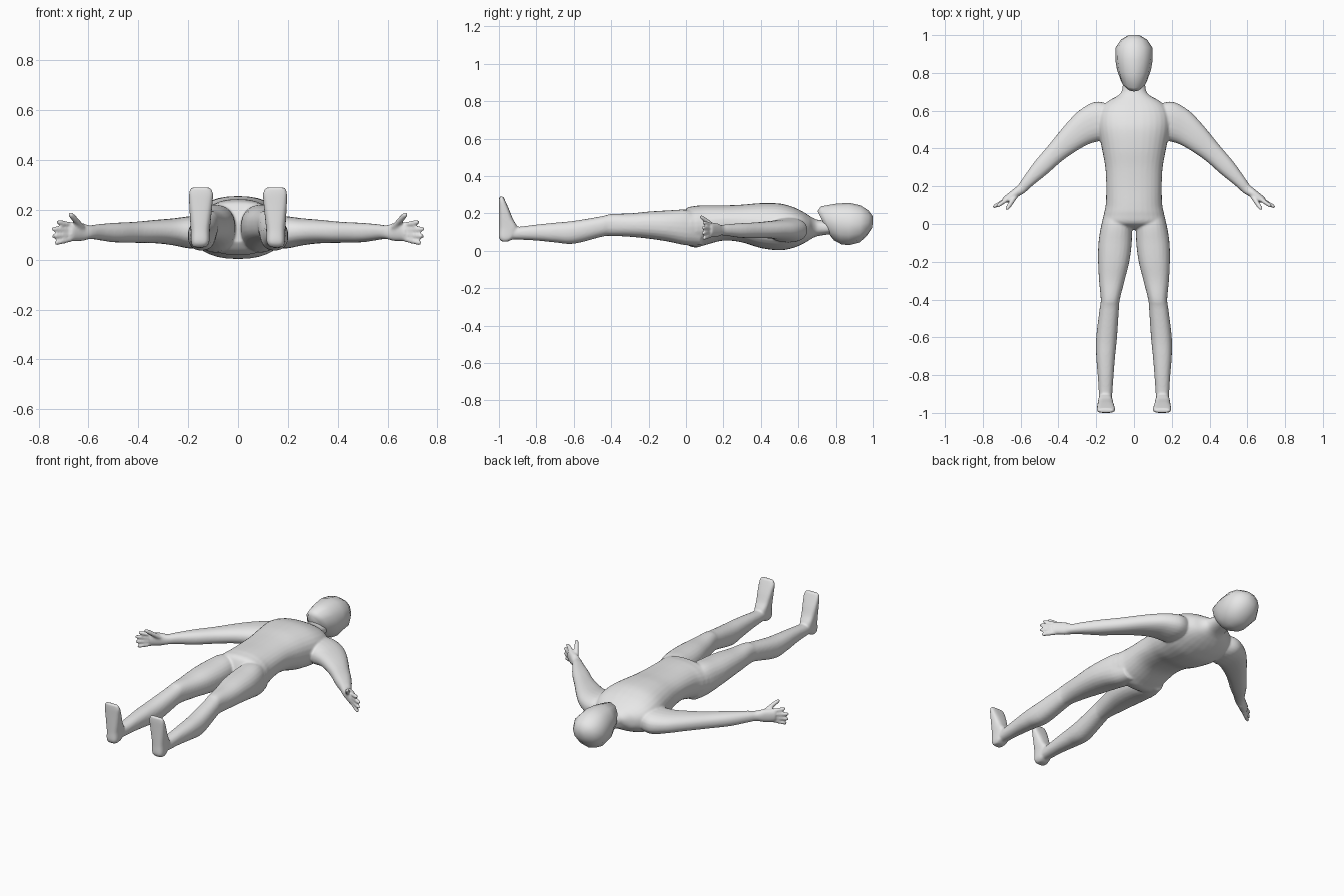
import bpy, bmesh, math
from mathutils import Vector as V

if "Cube" in bpy.data.objects:
    bpy.data.objects.remove(bpy.data.objects["Cube"])

skin = bpy.data.materials.new("light_grey")
skin.diffuse_color = (0.8, 0.8, 0.8, 1)
skin.use_nodes = True
skin.node_tree.nodes["Principled BSDF"].inputs["Base Color"].default_value = skin.diffuse_color


def loft(bm, rings, n=24, p=2.3, steps=5):
    """Skin closed superellipse rings (edge point A, opposite edge point B, half axis v), splined lengthwise."""
    pts = []
    for a, b, v in rings:
        a, b, v = V(a), V(b), V(v)
        c, u = (a + b) / 2, (a - b) / 2
        ring = []
        for i in range(n):
            t = 2 * math.pi * i / n
            co, si = math.cos(t), math.sin(t)
            ring.append(c + u * math.copysign(abs(co) ** (2 / p), co)
                        + v * math.copysign(abs(si) ** (2 / p), si))
        pts.append(ring)
    rows = []
    for k in range(len(pts) - 1):
        r0, r1, r2, r3 = pts[max(k - 1, 0)], pts[k], pts[k + 1], pts[min(k + 2, len(pts) - 1)]
        for s in range(steps):
            t = s / steps
            rows.append([(b * 2 + (c - a) * t + (a * 2 - b * 5 + c * 4 - d) * t ** 2
                          + (b * 3 - a - c * 3 + d) * t ** 3) / 2
                         for a, b, c, d in zip(r0, r1, r2, r3)])
    rows.append(pts[-1])
    vs = [[bm.verts.new(q) for q in row] for row in rows]
    for r, q in zip(vs, vs[1:]):
        for i in range(n):
            bm.faces.new((r[i], r[(i + 1) % n], q[(i + 1) % n], q[i]))
    bm.faces.new(vs[0][::-1])
    bm.faces.new(vs[-1])


def across_y(y, x0, x1, z0, z1):
    zc = (z0 + z1) / 2
    return (x0, y, zc), (x1, y, zc), (0, 0, (z1 - z0) / 2)


def across_z(z, x0, x1, y0, y1):
    yc = (y0 + y1) / 2
    return (x0, yc, z), (x1, yc, z), (0, (y1 - y0) / 2, 0)


def finger(bm, s, base, tip, r):
    a, b = V(base), V(tip)
    d = (b - a).normalized()
    u = d.cross(V((0, 0, 1))).normalized()
    w = d.cross(u)
    rings = []
    for t, k in ((0, 1), (0.5, 1), (0.85, 0.9), (0.97, 0.6), (1, 0.3)):
        c = a.lerp(b, t)
        rings.append([V((q.x * s, q.y, q.z)) for q in (c + u * r * k, c - u * r * k, w * r * k)])
    loft(bm, rings, 10, 2, 2)


def finish(bm, name):
    bmesh.ops.recalc_face_normals(bm, faces=bm.faces)
    me = bpy.data.meshes.new(name)
    bm.to_mesh(me)
    bm.free()
    me.materials.append(skin)
    for f in me.polygons:
        f.use_smooth = True
    ob = bpy.data.objects.new(name, me)
    bpy.context.collection.objects.link(ob)
    return ob


bm = bmesh.new()
# torso and neck: y, half width, back z, front z
torso = [(-.03, .06, .07, .16), (0, .16, .035, .225), (.05, .16, .018, .24), (.1, .15, .03, .243),
         (.2, .147, .055, .243), (.3, .152, .045, .247), (.4, .17, .015, .255), (.5, .19, .003, .253),
         (.57, .19, .015, .235), (.62, .17, .035, .212), (.655, .13, .055, .19), (.68, .085, .07, .175),
         (.71, .063, .08, .165), (.78, .058, .09, .16)]
loft(bm, [across_y(y, -w, w, a, b) for y, w, a, b in torso], 32, 2.3)

# y, inner x, outer x, back z, front z
leg = [(.08, .03, .145, .03, .2), (0, .012, .172, .03, .22), (-.1, .012, .188, .05, .216),
       (-.2, .025, .19, .065, .21), (-.3, .05, .185, .075, .2), (-.4, .075, .176, .08, .197),
       (-.45, .08, .182, .075, .185), (-.6, .09, .2, .038, .16), (-.7, .1, .2, .045, .15),
       (-.8, .108, .192, .055, .14), (-.9, .115, .186, .06, .128), (-.96, .118, .185, .06, .13)]
# z, inner x, outer x, sole y, upper y
foot = [(.05, .13, .18, -.985, -.95), (.07, .115, .188, -1, -.92), (.12, .113, .19, -1, -.9),
        (.17, .108, .193, -1, -.925), (.22, .103, .196, -1, -.945), (.265, .1, .197, -1, -.965),
        (.29, .11, .19, -.998, -.977)]
# upper edge xy, lower edge xy, back z, front z
arm = [(.12, .63, .12, .46, .05, .18), (.2, .648, .18, .44, .045, .175), (.285, .605, .235, .425, .058, .166),
       (.36, .53, .3, .39, .066, .16), (.45, .42, .38, .335, .068, .152), (.53, .325, .46, .265, .07, .148),
       (.59, .24, .535, .205, .08, .142), (.615, .205, .58, .165, .083, .138),
       (.645, .18, .615, .145, .075, .148), (.685, .148, .66, .115, .076, .148), (.695, .138, .675, .115, .085, .138)]
for s in (1, -1):
    loft(bm, [across_y(y, a * s, b * s, c, d) for y, a, b, c, d in leg])
    loft(bm, [across_z(z, a * s, b * s, c, d) for z, a, b, c, d in foot], 24, 3)
    loft(bm, [((a * s, b, (e + f) / 2), (c * s, d, (e + f) / 2), (0, 0, (f - e) / 2))
              for a, b, c, d, e, f in arm])
    # four fingers and a thumb
    for z0, tip in ((.138, (.727, .092, .152)), (.12, (.748, .088, .124)),
                    (.102, (.746, .088, .094)), (.085, (.735, .092, .066))):
        finger(bm, s, (.665, .135, z0), tip, .0115)
    finger(bm, s, (.625, .15, .128), (.675, .076, .186), .013)
body = finish(bm, "body")
m = body.modifiers.new("merge", 'REMESH')
m.mode = 'VOXEL'
m.voxel_size = .006
m.use_smooth_shade = True
m = body.modifiers.new("soften", 'SMOOTH')
m.factor = .5
m.iterations = 5

# head: face-side yz, back-side yz, half width (slanted jaw sections)
head = [(.702, .212, .765, .088, .045), (.72, .238, .79, .056, .068), (.8, .252, .83, .035, .09),
        (.87, .257, .87, .03, .099), (.935, .243, .93, .045, .098), (.978, .215, .972, .085, .07),
        (1, .185, .998, .125, .03)]
bm = bmesh.new()
loft(bm, [((0, a, b), (0, c, d), (w, 0, 0)) for a, b, c, d, w in head], 12, 2.1, 1)
finish(bm, "head")
